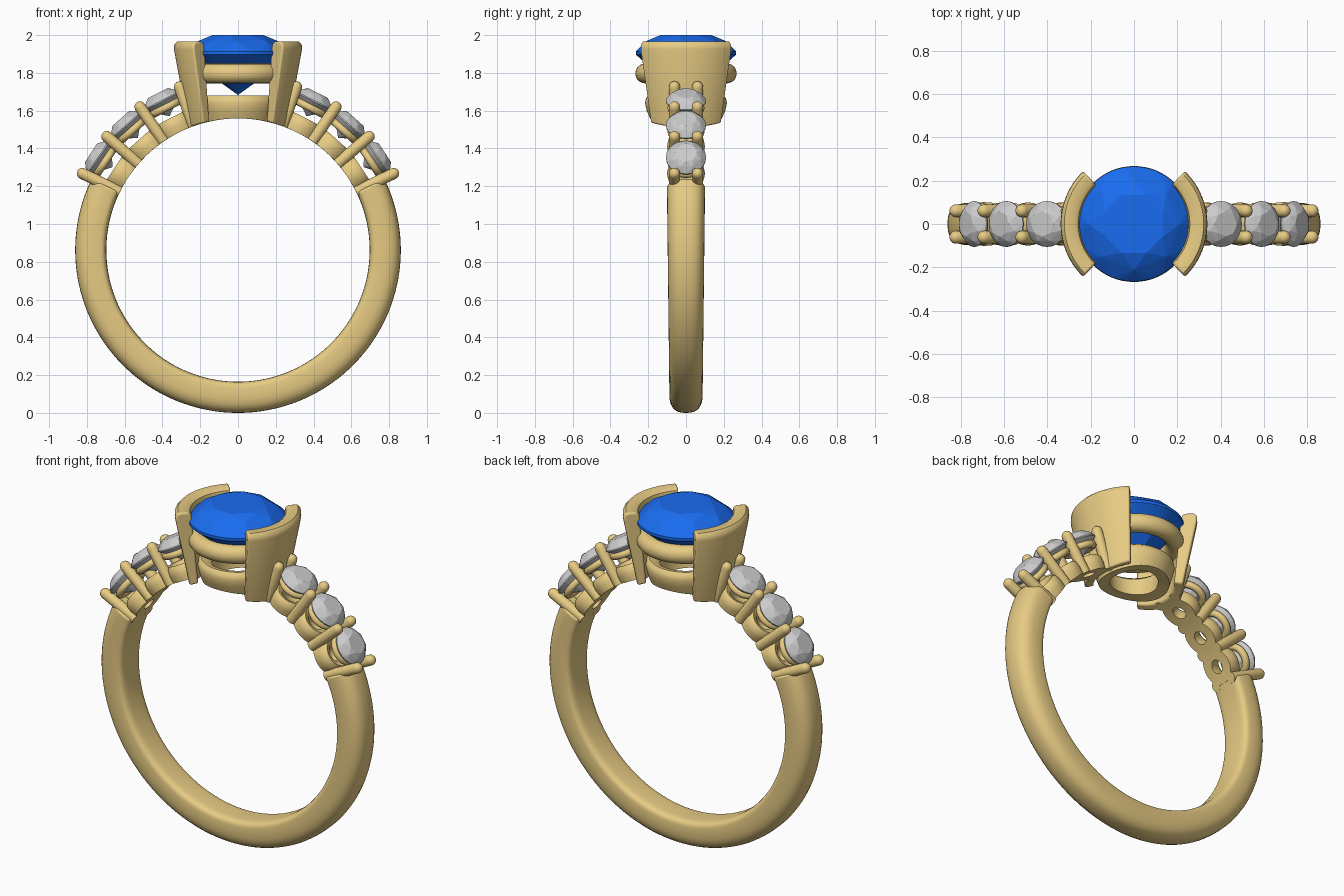
import bpy, bmesh
from math import sin, cos, pi, radians, hypot, sqrt, copysign
from mathutils import Matrix, Vector

if "Cube" in bpy.data.objects:
    bpy.data.objects.remove(bpy.data.objects["Cube"])

CZ, R_IN, R_OUT = 0.862, 0.697, 0.862      # finger hole centre and band radii


def material(name, color):
    m = bpy.data.materials.new(name)
    m.diffuse_color = (*color, 1)
    m.use_nodes = True
    m.node_tree.nodes["Principled BSDF"].inputs["Base Color"].default_value = m.diffuse_color
    return m


GOLD = material("gold", (0.80, 0.60, 0.23))
BLUE = material("blue_gem", (0.01, 0.15, 0.87))


def finish(name, bm, mat=None, matrix=Matrix(), clip=False, smooth=True, bevel=0):
    bmesh.ops.recalc_face_normals(bm, faces=bm.faces)
    bm.transform(matrix)
    if clip:                                # keep metal out of the finger hole
        for v in bm.verts:
            x, z = v.co.x, v.co.z - CZ
            d = hypot(x, z)
            if d < R_IN:
                if clip == "up":
                    v.co.z = CZ + sqrt(R_IN ** 2 - x * x)
                else:
                    v.co.x, v.co.z = x * R_IN / d, CZ + z * R_IN / d
    me = bpy.data.meshes.new(name)
    bm.to_mesh(me)
    bm.free()
    ob = bpy.data.objects.new(name, me)
    bpy.context.collection.objects.link(ob)
    if mat:
        me.materials.append(mat)
    if bevel:
        b = ob.modifiers.new("bevel", 'BEVEL')
        b.width, b.segments, b.limit_method = bevel, 3, 'ANGLE'
        b.angle_limit = radians(50)
    if smooth:
        bpy.ops.object.select_all(action='DESELECT')
        ob.select_set(True)
        bpy.context.view_layer.objects.active = ob
        bpy.ops.object.shade_smooth_by_angle(angle=radians(40))
    return ob


def loft(sections, loop):
    """Skin closed cross-sections; cap the ends unless they loop."""
    bm = bmesh.new()
    rows = [[bm.verts.new(p) for p in s] for s in sections]
    n = len(rows[0])
    for i in range(len(rows) if loop else len(rows) - 1):
        a, b = rows[i], rows[(i + 1) % len(rows)]
        for j in range(n):
            bm.faces.new((a[j], a[(j + 1) % n], b[(j + 1) % n], b[j]))
    if not loop:
        bm.faces.new(rows[0])
        bm.faces.new(rows[-1])
    return bm


def lathe(profile, a0=0, a1=360, n=64):
    full = a1 - a0 == 360
    angles = [radians(a0 + (a1 - a0) * i / n) for i in range(n if full else n + 1)]
    return loft([[(r * cos(a), r * sin(a), z) for r, z in profile] for a in angles], full)


def oval(r, z, dr, dz, n=20):
    return [(r + dr * cos(2 * pi * i / n), z + dz * sin(2 * pi * i / n)) for i in range(n)]


def gem(r, crown, depth, sides):
    """Brilliant cut with its girdle at z = 0."""
    bm = bmesh.new()

    def ring(rad, z, n, turn=0.0):
        for i in range(n):
            a = 2 * pi * (i + turn) / n
            bm.verts.new((rad * cos(a), rad * sin(a), z))
    ring(r * 0.55, crown, 8)
    ring(r * 0.80, crown * 0.66, 8, 0.5)
    ring(r, r * 0.03, sides)
    ring(r, -r * 0.03, sides)
    ring(r * 0.42, -depth * 0.64, 8, 0.5)
    bm.verts.new((0, 0, -depth))
    bmesh.ops.convex_hull(bm, input=bm.verts)
    bmesh.ops.dissolve_limit(bm, angle_limit=radians(1), verts=bm.verts, edges=bm.edges)
    return bm


def radial(deg, y=0):
    """Local z points outward from the finger hole."""
    return Matrix.Translation((0, y, CZ)) @ Matrix.Rotation(radians(90 - deg), 4, 'Y')


# Band: rounded section, slightly narrower at the bottom
sections = []
for i in range(97):
    a = radians(154 + 232 * i / 96)
    w = 0.097 + 0.009 * sin(a)
    sec = []
    for k in range(32):
        t = 2 * pi * k / 32
        c, s = cos(t), sin(t)
        e = 0.8 if c > 0 else 0.45
        d = (0.100 if c > 0 else 0.065) * copysign(abs(c) ** e, c)
        r = R_IN + 0.065 + d
        y = w * copysign(abs(s) ** (0.75 if c > 0 else 0.45), s)
        sec.append((r * cos(a), y, CZ + r * sin(a)))
    sections.append(sec)
finish("band", loft(sections, False), GOLD, bevel=0.012)

# Shoulders: prong pairs, base collars, seat rings and small stones
tip = [(0.03 * cos(radians(q)), 0.918 + 0.03 * sin(radians(q))) for q in (0, 25, 50, 75)]
for side, flip in (("right", False), ("left", True)):
    for i in range(4):
        deg = 26.2 + 14.7 * i
        deg = 180 - deg if flip else deg
        for y in (-0.061, 0.061):
            bm = loft([[(r * cos(2 * pi * k / 16), r * sin(2 * pi * k / 16), z)
                        for k in range(16)] for r, z in [(0.03, 0.68)] + tip], False)
            finish(f"{side}_prong", bm, GOLD, radial(deg, y), clip=True)
    for i in range(3):
        deg = 33.55 + 14.7 * i
        m = radial(180 - deg if flip else deg)
        collar = [(0.036, 0.66), (0.094, 0.66), (0.1, 0.735), (0.095, 0.77),
                  (0.08, 0.785), (0.055, 0.775), (0.04, 0.75)]
        finish(f"{side}_collar", lathe(collar, n=40), GOLD, m, clip=True)
        finish(f"{side}_seat", lathe(oval(0.078, 0.845, 0.02, 0.02, 12), n=40), GOLD, m)
        finish(f"{side}_small_stone", gem(0.106, 0.047, 0.09, 24), None,
               m @ Matrix.Translation((0, 0, 0.886)), smooth=False)

# Head: lower gallery ring and middle support ring
gallery = [(0.13, 1.48), (0.19, 1.48), (0.208, 1.60), (0.217, 1.64),
           (0.212, 1.665), (0.195, 1.68), (0.165, 1.675), (0.14, 1.655)]
finish("gallery_ring", lathe(gallery), GOLD, clip="up")
finish("support_ring", lathe(oval(0.218, 1.797, 0.05, 0.052)), GOLD)

# Two tapered half-bezel walls gripping the centre stone
wall = [(0.215, 1.48), (0.262, 1.48), (0.339, 1.925), (0.337, 1.95), (0.322, 1.966),
        (0.275, 1.966), (0.258, 1.955), (0.252, 1.93)]
for name, a in (("right_bezel", 0), ("left_bezel", 180)):
    finish(name, lathe(wall, a - 46, a + 46, 28), GOLD, clip="up", bevel=0.01)

# Large centre stone
finish("centre_stone", gem(0.266, 0.095, 0.222, 48), BLUE,
       Matrix.Translation((0, 0, 1.905)) @ Matrix.Rotation(radians(22.5), 4, 'Z'), smooth=False)
